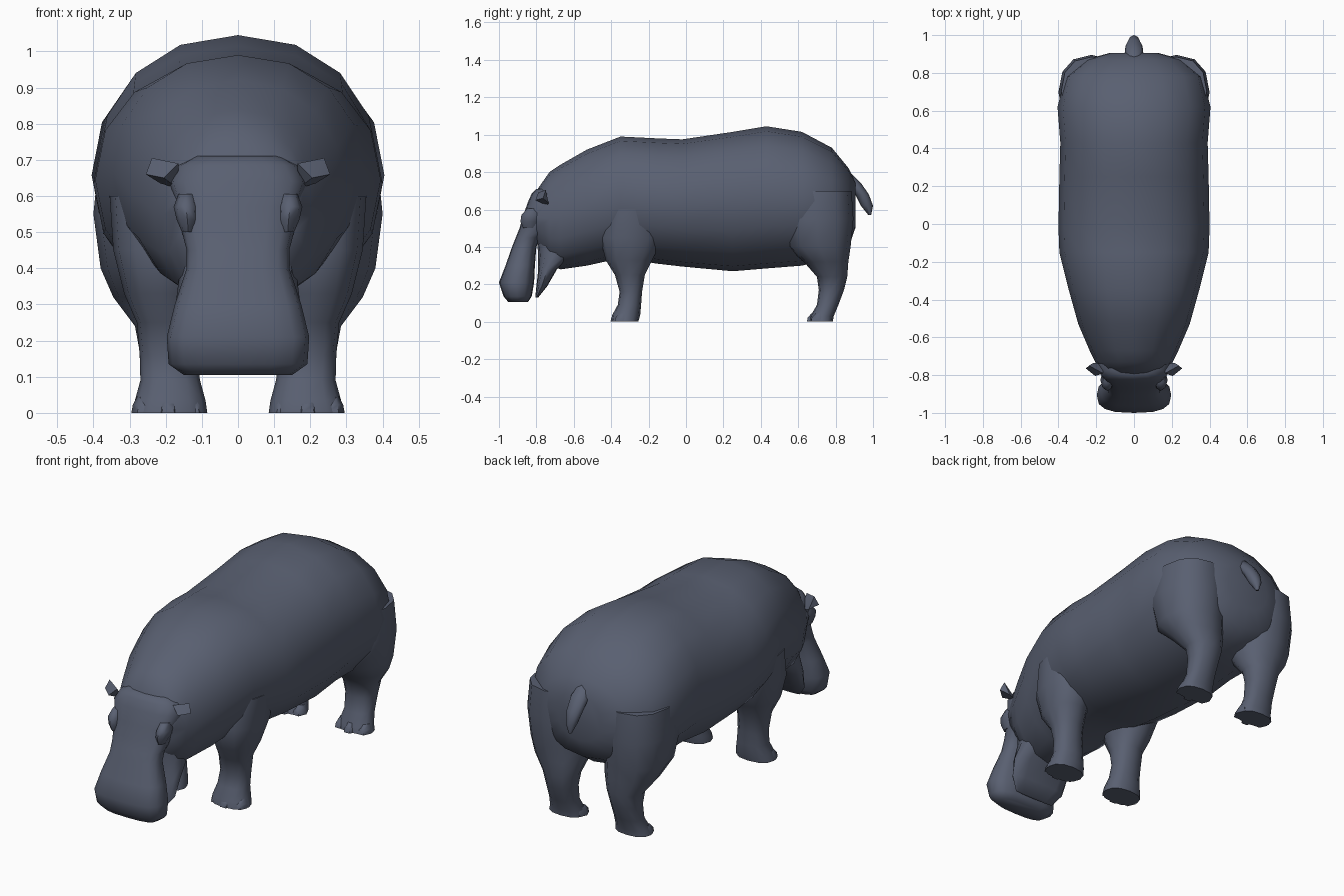
import bpy, bmesh, math

skin = bpy.data.materials.new("slate grey skin")
skin.diffuse_color = (0.10, 0.116, 0.165, 1)


def finish(name, bm, angle=60):
    bmesh.ops.recalc_face_normals(bm, faces=bm.faces)
    me = bpy.data.meshes.new(name)
    bm.to_mesh(me)
    bm.free()
    me.materials.append(skin)
    ob = bpy.data.objects.new(name, me)
    bpy.context.collection.objects.link(ob)
    bpy.ops.object.select_all(action='DESELECT')
    ob.select_set(True)
    bpy.context.view_layer.objects.active = ob
    bpy.ops.object.shade_smooth_by_angle(angle=math.radians(angle))
    return ob


def loft(name, axis, rows, n=12, power=2.0, side=1):
    """Rows: (position, x min, x max, other min, other max) along y or z."""
    bm = bmesh.new()
    rings = []
    for t, x0, x1, a0, a1 in rows:
        ring = []
        for i in range(n):
            w = 2 * math.pi * i / n
            c, s = math.cos(w), math.sin(w)
            c = math.copysign(abs(c) ** (2 / power), c)
            s = math.copysign(abs(s) ** (2 / power), s)
            x = side * ((x0 + x1) / 2 + c * (x1 - x0) / 2)
            a = (a0 + a1) / 2 + s * (a1 - a0) / 2
            ring.append(bm.verts.new((x, t, a) if axis == 'y' else (x, a, t)))
        rings.append(ring)
    for p, q in zip(rings, rings[1:]):
        for i in range(n):
            j = (i + 1) % n
            bm.faces.new((p[i], p[j], q[j], q[i]))
    bm.faces.new(rings[0])
    bm.faces.new(rings[-1])
    return finish(name, bm)


# Barrel body with neck: (y, bottom, top, half width)
body = [(-.80, .42, .70, .17), (-.73, .30, .80, .205), (-.67, .28, .84, .235),
        (-.53, .30, .92, .295), (-.35, .34, .99, .345), (-.15, .31, .98, .395),
        (-.02, .295, .975, .40), (.25, .27, 1.015, .395), (.43, .285, 1.045, .39),
        (.62, .30, 1.015, .405), (.78, .34, .93, .365), (.87, .40, .82, .26),
        (.905, .50, .75, .13)]
loft("body", 'y', [(y, -w, w, b, t) for y, b, t, w in body], 16, 2.15)

# Head hanging down to a broad muzzle: (z, front, back, half width)
head = [(.105, -.95, -.845, .15), (.135, -.975, -.825, .192), (.21, -1.0, -.812, .197),
        (.30, -.965, -.808, .175), (.40, -.93, -.80, .142), (.45, -.91, -.78, .142),
        (.50, -.89, -.72, .155), (.57, -.87, -.68, .168), (.64, -.845, -.64, .19),
        (.685, -.825, -.64, .165), (.71, -.80, -.66, .12)]
loft("head", 'z', [(z, -w, w, f, b) for z, f, b, w in head], 16, 2.8)

# Lower jaw tucked behind the muzzle
jaw = [(.13, -.806, -.79, .12), (.19, -.80, -.742, .165), (.28, -.79, -.69, .175),
       (.36, -.79, -.60, .165), (.46, -.80, -.55, .16)]
loft("lower_jaw", 'z', [(z, -w, w, f, b) for z, f, b, w in jaw], 12, 2.8)

# Tail
tail = [(.57, .975, .99, .008), (.62, .935, 1.0, .03), (.68, .905, .978, .045),
        (.735, .86, .94, .05), (.79, .82, .885, .03)]
loft("tail", 'z', [(z, -w, w, f, b) for z, f, b, w in tail], 8)

front_leg = [(0, .085, .295, -.40, -.255), (.035, .09, .285, -.395, -.245),
             (.09, .105, .27, -.365, -.24), (.16, .115, .272, -.355, -.235),
             (.25, .115, .28, -.38, -.22), (.33, .11, .315, -.43, -.18),
             (.45, .08, .345, -.46, -.12), (.60, .08, .355, -.42, -.12)]
back_leg = [(0, .10, .295, .66, .785), (.03, .105, .285, .665, .79),
            (.09, .115, .27, .70, .815), (.17, .11, .272, .71, .845),
            (.24, .095, .285, .70, .862), (.32, .07, .345, .63, .868),
            (.40, .06, .38, .54, .88), (.55, .05, .40, .50, .895),
            (.70, .06, .385, .52, .885)]

for side, word in ((-1, "left"), (1, "right")):
    loft(word + "_front_leg", 'z', front_leg, 12, 2.3, side)
    loft(word + "_back_leg", 'z', back_leg, 12, 2.3, side)
    # Toes: three small wedges fanned over each foot's front
    for leg, y in (("front", -.375), ("back", .675)):
        for k in (-1, 0, 1):
            x = .193 + k * .068
            y1 = y + abs(k) * .022
            loft(f"{word}_{leg}_toe", 'z',
                 [(0, x - .034, x + .034, y1 - .035, y1 + .06),
                  (.022, x - .03, x + .03, y1 - .03, y1 + .06),
                  (.045, x - .018, x + .018, y1 - .008, y1 + .05)], 6, 2, side)
    # Eye bulge on the brow
    loft(word + "_eye_bulge", 'z',
         [(.50, .12, .155, -.87, -.80), (.535, .11, .17, -.885, -.78),
          (.57, .11, .178, -.88, -.77), (.605, .12, .165, -.85, -.78)], 8, 2, side)
    # Flared, cupped ear
    bm = bmesh.new()
    pts = [(.165, -.79, .69), (.165, -.74, .62), (.215, -.735, .635),
           (.255, -.765, .66), (.238, -.75, .705), (.20, -.77, .685), (.205, -.805, .65)]
    v = [bm.verts.new((side * x, y, z)) for x, y, z in pts]
    bmesh.ops.convex_hull(bm, input=v)
    finish(word + "_ear", bm, 40)
